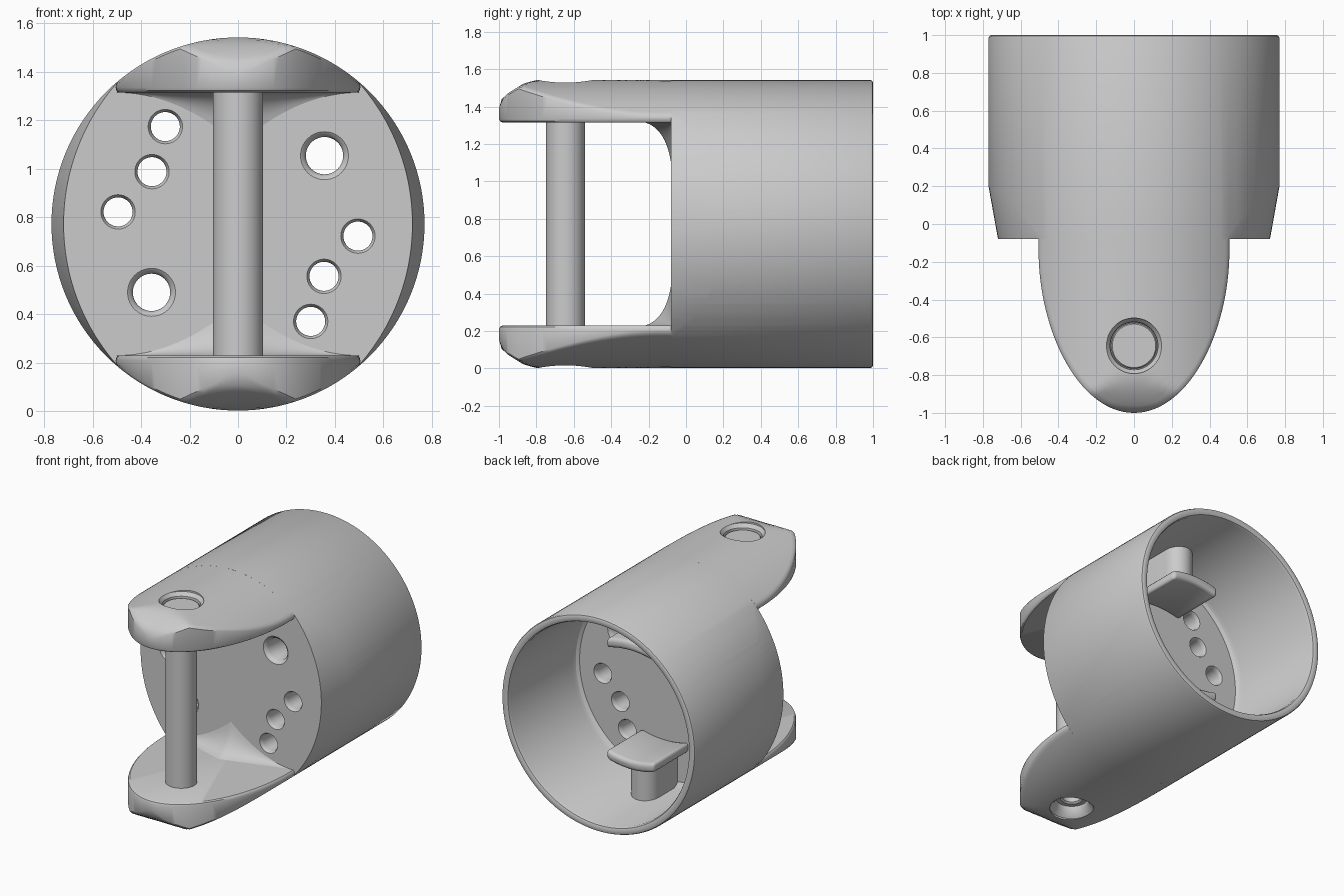
import bpy, bmesh, math
from mathutils import Vector

if "Cube" in bpy.data.objects:
    bpy.data.objects.remove(bpy.data.objects["Cube"])

CZ = 0.772      # height of the barrel axis
R = 0.77        # barrel radius
PIN_Y = -0.645


def finish(name, bm, flip=False):
    """Turn a bmesh into an object; flip mirrors it about the barrel axis."""
    if flip:
        for v in bm.verts:
            v.co.z = 2 * CZ - v.co.z
    bmesh.ops.remove_doubles(bm, verts=bm.verts, dist=1e-5)
    bmesh.ops.holes_fill(bm, edges=[e for e in bm.edges if e.is_boundary])
    bmesh.ops.recalc_face_normals(bm, faces=bm.faces)
    me = bpy.data.meshes.new(name)
    bm.to_mesh(me)
    bm.free()
    ob = bpy.data.objects.new(name, me)
    bpy.context.collection.objects.link(ob)
    return ob


def grid(name, rows, wrap=False, flip=False):
    """Skin rows of points, one row per cross-section."""
    bm = bmesh.new()
    vs = [[bm.verts.new(p) for p in row] for row in rows]
    n = len(rows[0])
    for a, b in zip(vs, vs[1:]):
        for i in range(n if wrap else n - 1):
            j = (i + 1) % n
            bm.faces.new((a[i], a[j], b[j], b[i]))
    return finish(name, bm, flip)


def lathe(name, profile, loc, axis='Z', seg=48, flip=False):
    """Spin (radius, height) points about the z or y axis through loc."""
    rows = []
    for r, h in profile:
        row = []
        for k in range(seg):
            a = 2 * math.pi * k / seg
            c, s = r * math.cos(a), r * math.sin(a)
            row.append(Vector(loc) + Vector((c, s, h) if axis == 'Z' else (c, h, s)))
        rows.append(row)
    return grid(name, rows, True, flip)


def prism(name, pts, offset, flip=False):
    a = [Vector(p) for p in pts]
    return grid(name, [a, [p + Vector(offset) for p in a]], True, flip)


def apply_mod(ob, kind, **props):
    m = ob.modifiers.new(kind, kind)
    for k, v in props.items():
        setattr(m, k, v)
    bpy.context.view_layer.objects.active = ob
    bpy.ops.object.modifier_apply(modifier=m.name)


def cut(ob, cutter):
    apply_mod(ob, 'BOOLEAN', object=cutter, operation='DIFFERENCE', solver='EXACT')
    bpy.data.objects.remove(cutter)


def smooth(ob, angle=30):
    bpy.ops.object.select_all(action='DESELECT')
    ob.select_set(True)
    bpy.context.view_layer.objects.active = ob
    bpy.ops.object.shade_smooth_by_angle(angle=math.radians(angle))


# Barrel: thick front wall, open at the back with a rounded rim
barrel = lathe("barrel", [
    (0, -0.08), (R, -0.08), (R, 0.985), (0.765, 0.996), (0.755, 1.0), (0.735, 1.0),
    (0.722, 0.995), (0.715, 0.98), (0.71, 0.28), (0.70, 0.255), (0.68, 0.24), (0, 0.24)],
    (0, 0, CZ), 'Y', 128)

# Curved relief on both flanks of the front
for s in (1, -1):
    rows = []
    for y, apex in ((-0.15, 0.7075), (0.25, 0.779)):
        dz = [-0.62 + 1.24 * i / 32 for i in range(33)]
        row = [(s * (apex - 0.88 + math.sqrt(0.88 ** 2 - d * d)), y, CZ + d) for d in dz]
        rows.append(row + [(s, y, CZ + 0.62), (s, y, CZ - 0.62)])
    cut(barrel, grid("flank_cutter", rows, True))

# Holes, in point-symmetric pairs
for x, z, r, bev in ((-0.3, 1.174, 0.06, 0.011), (-0.355, 0.988, 0.06, 0.011),
                     (-0.495, 0.822, 0.06, 0.011), (-0.357, 0.49, 0.077, 0.022)):
    for s in (1, -1):
        cut(barrel, lathe("hole_cutter", [
            (0, -0.12), (r + bev, -0.12), (r + bev, -0.08), (r + bev * 0.4, -0.07), (r, -0.05),
            (r, 0.21), (r + bev * 0.4, 0.23), (r + bev, 0.24), (r + bev, 0.28), (0, 0.28)],
            (s * x, 0, CZ + s * (z - CZ)), 'Y', 40))
smooth(barrel)


def arm_top(x, y):
    """Barrel curvature, sloping down towards the tip."""
    z = CZ + math.sqrt(R * R - x * x)
    tip = [(-1.0, 1.40), (-0.985, 1.44), (-0.95, 1.472), (-0.87, 1.522), (-0.8, 1.542), (0, 1.56)]
    for (y0, z0), (y1, z1) in zip(tip, tip[1:]):
        if y0 <= y <= y1:
            return min(z, z0 + (z1 - z0) * (y - y0) / (y1 - y0))
    return min(z, 1.40)


# Rounded arm outline: short straight sides and an elliptic nose
outline = [(0.505, -0.08)]
for k in range(65):
    a = math.pi * k / 64
    outline.append((0.505 * math.cos(a), -0.15 - 0.85 * math.sin(a) ** 1.06))
outline.append((-0.505, -0.08))

for label, flip in (("upper", False), ("lower", True)):
    # Arm as concentric rings: top surface, side, rounded lower edge, underside
    rows = []
    for f in [0, 0.1, 0.2, 0.3, 0.4, 0.5, 0.6, 0.7, 0.78, 0.84, 0.89, 0.93, 0.96, 0.985, 1]:
        row = []
        for x, y in outline:
            px, py = x * f, -0.08 + (y + 0.08) * f
            row.append((px, py, arm_top(px, py) - (0.01 if f == 1 else 0)))
        rows.append(row)
    for f, z in ((1, 1.335), (0.994, 1.322), (0.98, 1.315), (0, 1.315)):
        rows.append([(x * f, -0.08 + (y + 0.08) * f, z) for x, y in outline])
    arm = grid(label + "_arm", rows, False, flip)

    # Round recess for the pin end; the lower one also has a socket
    prof = [(0, 1.47), (0.125, 1.47), (0.127, 1.505), (0.147, 1.53), (0.147, 1.6), (0, 1.6)]
    if flip:
        prof = [(0, 1.36), (0.062, 1.36), (0.062, 1.45), (0.075, 1.46), (0.105, 1.46),
                (0.115, 1.5), (0.147, 1.53), (0.147, 1.6), (0, 1.6)]
    cut(arm, lathe("recess_cutter", prof, (0, PIN_Y, 0), 'Z', 48, flip))
    smooth(arm, 35)

    # Flared gusset between arm and front wall
    rows = []
    for i in range(41):
        x = -0.5 + i / 40
        t = 1 - abs(x) / 0.5
        d, h = 0.14 * t + 0.001, 0.215 * t * t + 0.001
        sec = [(x, -0.07, 1.325), (x, -0.08 - d, 1.325)]
        for k in range(9):
            u = k / 8
            y = -0.08 - d * ((1 - u) ** 2 + 0.4 * u * (1 - u))
            z = 1.316 - h * (0.3 * u * (1 - u) + u * u)
            sec.append((x, y, z))
        rows.append(sec + [(x, -0.07, 1.316 - h)])
    smooth(grid(label + "_gusset", rows, True, flip), 40)

    # Cleat inside the barrel: rounded web carrying a dished tab
    web = [(0.1, 0.22), (0.1, 0.45)]
    web += [(0.1 * math.cos(math.pi * k / 16), 0.45 + 0.1 * math.sin(math.pi * k / 16))
            for k in range(1, 16)]
    web += [(-0.1, 0.45), (-0.1, 0.22)]
    smooth(prism(label + "_cleat_web", [(x, y, 1.18) for x, y in web], (0, 0, 0.32), flip))

    xs = [-0.19 + 0.38 * i / 12 for i in range(13)]
    dish = [(x, 0.23, 1.165 - 0.8 * x * x) for x in xs]
    dish += [(x, 0.23, 1.235 - 0.8 * x * x) for x in reversed(xs)]
    tab = prism(label + "_cleat_tab", dish, (0, 0.41, 0), flip)
    apply_mod(tab, 'BEVEL', width=0.025, segments=3, limit_method='ANGLE',
              angle_limit=math.radians(40))
    smooth(tab, 40)

# Cross pin between the arms and its head in the upper recess
smooth(lathe("cross_pin", [(0, 0.22), (0.104, 0.22), (0.104, 1.33), (0, 1.33)], (0, PIN_Y, 0)))
smooth(lathe("pin_head", [(0, 1.45), (0.121, 1.45), (0.121, 1.488), (0.115, 1.495), (0, 1.495)],
             (0, PIN_Y, 0)))
